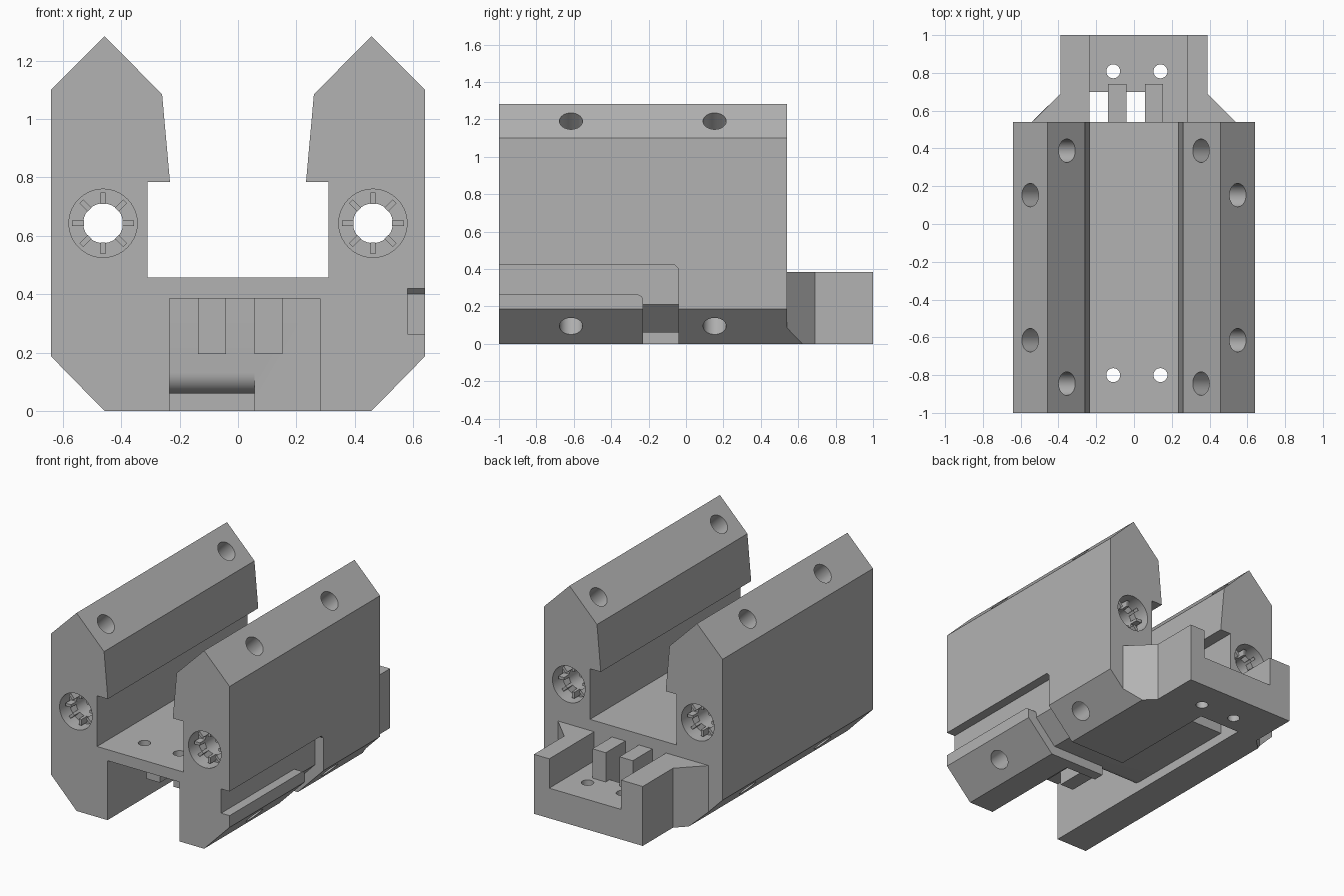
import bpy, bmesh, math
from mathutils import Matrix, Vector

cube = bpy.data.objects.get("Cube")
if cube:
    bpy.data.objects.remove(cube, do_unlink=True)

grey = bpy.data.materials.new("plain grey")
grey.use_nodes = True
grey.diffuse_color = (0.45, 0.45, 0.45, 1)
grey.node_tree.nodes["Principled BSDF"].inputs["Base Color"].default_value = (0.45, 0.45, 0.45, 1)


def make(name, bm):
    bmesh.ops.recalc_face_normals(bm, faces=bm.faces)
    me = bpy.data.meshes.new(name)
    bm.to_mesh(me)
    bm.free()
    me.materials.append(grey)
    ob = bpy.data.objects.new(name, me)
    bpy.context.scene.collection.objects.link(ob)
    return ob


def prism(name, pts, axis, lo, hi):
    """Extrude a profile along x, y or z between lo and hi."""
    place = {"x": lambda a, b: (lo, a, b), "y": lambda a, b: (a, lo, b),
             "z": lambda a, b: (a, b, lo)}[axis]
    bm = bmesh.new()
    face = bm.faces.new([bm.verts.new(place(*p)) for p in pts])
    ext = bmesh.ops.extrude_face_region(bm, geom=[face])
    move = Vector([(hi - lo) * (axis == c) for c in "xyz"])
    bmesh.ops.translate(bm, vec=move, verts=[v for v in ext["geom"] if isinstance(v, bmesh.types.BMVert)])
    return make(name, bm)


def box(name, x0, x1, y0, y1, z0, z1):
    return prism(name, [(x0, y0), (x1, y0), (x1, y1), (x0, y1)], "z", z0, z1)


def rod(name, centre, direction, radius, length, sides=40):
    bm = bmesh.new()
    rot = Vector(direction).to_track_quat("Z", "Y").to_matrix().to_4x4()
    bmesh.ops.create_cone(bm, cap_ends=True, segments=sides, radius1=radius, radius2=radius,
                          depth=length, matrix=Matrix.Translation(centre) @ rot)
    return make(name, bm)


def boolean(target, tool, operation="DIFFERENCE"):
    mod = target.modifiers.new("cut", "BOOLEAN")
    mod.operation, mod.solver, mod.object = operation, "EXACT", tool
    dg = bpy.context.evaluated_depsgraph_get()
    me = bpy.data.meshes.new_from_object(target.evaluated_get(dg))
    target.modifiers.clear()
    target.data = me
    bpy.data.objects.remove(tool, do_unlink=True)


def arc(cx, cy, r, a0, a1, n=8):
    angles = [math.radians(a0 + (a1 - a0) * i / n) for i in range(n + 1)]
    return [(cx + r * math.cos(a), cy + r * math.sin(a)) for a in angles]


FRONT, BACK = -1.0, 0.54
CH_L, CH_R, CH_TOP = -0.235, 0.28, 0.385   # lower channel
FLOOR = 0.195

# Main U-shaped body
half = [(0.457, 0), (0.64, 0.187), (0.64, 1.1), (0.457, 1.283), (0.26, 1.085),
        (0.233, 0.785), (0.31, 0.785), (0.31, 0.457)]
body = prism("carriage_body", half + [(-x, z) for x, z in reversed(half)], "y", FRONT, BACK)

# Rear tray, trimmed to the lower bevels
tray_half = [(0.58, 0.5), (0.39, 0.69), (0.39, 1.0)]
tray = prism("rear_tray", tray_half + [(-x, y) for x, y in reversed(tray_half)], "z", 0, CH_TOP)
trim = prism("trim", [(-0.457, 0), (0.457, 0), (0.64, 0.187), (0.64, 0.5), (-0.64, 0.5), (-0.64, 0.187)],
             "y", 0.4, 1.1)
boolean(tray, trim, "INTERSECT")
boolean(body, tray, "UNION")
boolean(body, box("tray_well", CH_L, CH_R, BACK, 1.1, FLOOR, 0.6))

# Lower channel, cable slot with a rounded lip, and the tray opening
boolean(body, box("channel", CH_L, CH_R, -1.1, -0.30, -0.1, CH_TOP))
lip = [(-0.36, -0.1), (-0.36, 0.13)] + arc(-0.23, 0.13, 0.07, 180, 270) + [(0.7, 0.06), (0.7, -0.1)]
boolean(body, prism("slot", lip, "x", CH_L, 0.057))
boolean(body, box("tray_opening", CH_L, 0.057, BACK, 0.70, -0.1, 0.3))

# Cable groove along one side, turning down and under the bevel
groove = [(-1.1, 0.42), (-0.06, 0.42), (-0.04, 0.40), (-0.04, 0.2), (-0.23, 0.2)]
groove += arc(-0.26, 0.233, 0.03, 0, 90, 6) + [(-1.1, 0.263)]
boolean(body, prism("side_groove", groove, "x", 0.58, 0.8))
under = [(0.8, 0.25), (0.58, 0.25), (0.58, 0.21), (0.435, 0.06), (CH_L, 0.06), (CH_L, -0.1), (0.8, -0.1)]
boolean(body, prism("under_groove", under, "y", -0.23, -0.04))

# Bores: long rods with counterbores, and angled holes in the bevels
for s in (-1, 1):
    boolean(body, rod("bore", (s * 0.462, -0.2, 0.643), (0, 1, 0), 0.068, 2))
    for y in (FRONT, BACK):
        boolean(body, rod("counterbore", (s * 0.462, y, 0.643), (0, 1, 0), 0.117, 0.2))
    for y in (-0.615, 0.153):
        for z, dz in ((1.19, 1), (0.095, -1)):
            boolean(body, rod("bevel_hole", (s * 0.549, y, z), (s, 0, dz), 0.062, 0.4))
    for y in (-0.845, 0.388):
        boolean(body, rod("inner_hole", (s * 0.355, y, 1.18), (-s, 0, 1), 0.062, 0.4))

# Screw holes in the deck and the tray floor
for x in (-0.11, 0.14):
    boolean(body, rod("deck_hole", (x, -0.80, 0.42), (0, 0, 1), 0.037, 0.2, 24))
    boolean(body, rod("tray_hole", (x, 0.808, 0.1), (0, 0, 1), 0.037, 0.4, 24))

# Locating pegs: under the deck at the front and in the tray at the back
for side, x in (("right", -0.137), ("left", 0.057)):
    box("front_peg_" + side, x, x + 0.096, -0.74, -0.54, FLOOR, CH_TOP)
    box("tray_peg_" + side, x, x + 0.096, BACK, 0.74, FLOOR, CH_TOP)

# Radial ribs on each counterbore floor
for s in (-1, 1):
    for end, y in (("front", FRONT + 0.075), ("back", BACK - 0.075)):
        bm = bmesh.new()
        for i in range(8):
            m = (Matrix.Translation((s * 0.462, y, 0.643)) @ Matrix.Rotation(i * math.pi / 4, 4, "Y")
                 @ Matrix.Translation((0.086, 0, 0)) @ Matrix.Diagonal((0.04, 0.06, 0.018, 1)))
            bmesh.ops.create_cube(bm, size=1, matrix=m)
        make(f"{end}_ribs_{'left' if s > 0 else 'right'}", bm)

# Smooth the round walls, keep edges crisp
bpy.ops.object.select_all(action="DESELECT")
body.select_set(True)
bpy.context.view_layer.objects.active = body
bpy.ops.object.shade_smooth_by_angle(angle=math.radians(30))
